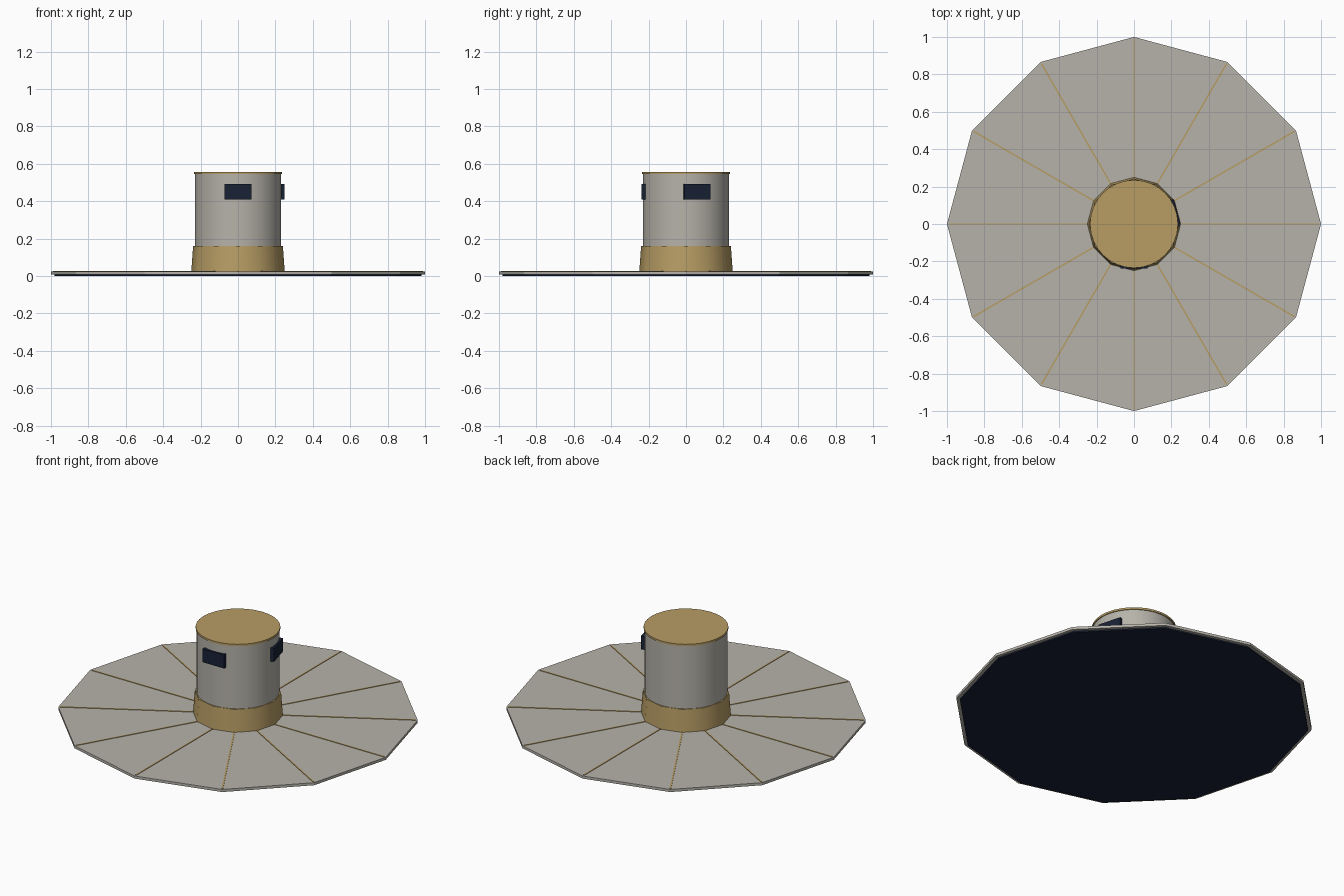
import bpy
from math import radians, cos, sin

if "Cube" in bpy.data.objects:
    bpy.data.objects.remove(bpy.data.objects["Cube"])


def material(name, color):
    m = bpy.data.materials.new(name)
    m.diffuse_color = (*color, 1)
    m.use_nodes = True
    m.node_tree.nodes["Principled BSDF"].inputs["Base Color"].default_value = m.diffuse_color
    return m


GOLD = material("gold", (0.48, 0.34, 0.13))
SHELL = material("warm_grey", (0.47, 0.45, 0.40))
DARK = material("dark_blue", (0.009, 0.015, 0.035))


def cone(name, sides, r1, r2, z1, z2, mat, smooth=True):
    bpy.ops.mesh.primitive_cone_add(vertices=sides, radius1=r1, radius2=r2,
                                    depth=z2 - z1, location=(0, 0, (z1 + z2) / 2))
    ob = bpy.context.object
    ob.name = name
    ob.data.materials.append(mat)
    if smooth:
        bpy.ops.object.shade_smooth_by_angle(angle=radians(40))
    return ob


def radial_box(name, angle, r_in, r_out, width, z1, z2, mat):
    a, r = radians(angle), (r_in + r_out) / 2
    bpy.ops.mesh.primitive_cube_add(size=1, location=(r * cos(a), r * sin(a), (z1 + z2) / 2),
                                    rotation=(0, 0, a))
    ob = bpy.context.object
    ob.name = name
    ob.scale = (r_out - r_in, width, z2 - z1)
    ob.data.materials.append(mat)
    return ob


# Twelve-sided dish with dark underside
cone("underside_plate", 12, 0.98, 0.98, 0.0, 0.012, DARK, False)
cone("dish_panel", 12, 1.0, 1.0, 0.008, 0.024, SHELL, False)

# Seams running out to each corner
for i in range(12):
    radial_box(f"seam_rib_{i + 1}", i * 30, 0.2, 0.99, 0.008, 0.015, 0.027, GOLD)

# Central drum: collar, body, lid
cone("base_collar", 12, 0.25, 0.24, 0.02, 0.16, GOLD)
cone("drum_body", 32, 0.23, 0.23, 0.02, 0.55, SHELL)
cone("drum_lid", 32, 0.235, 0.235, 0.545, 0.557, GOLD)

# Dark windows on the front and right
for name, angle in (("front_window", -90), ("side_window", 15)):
    radial_box(name, angle, 0.215, 0.239, 0.145, 0.41, 0.492, DARK)
